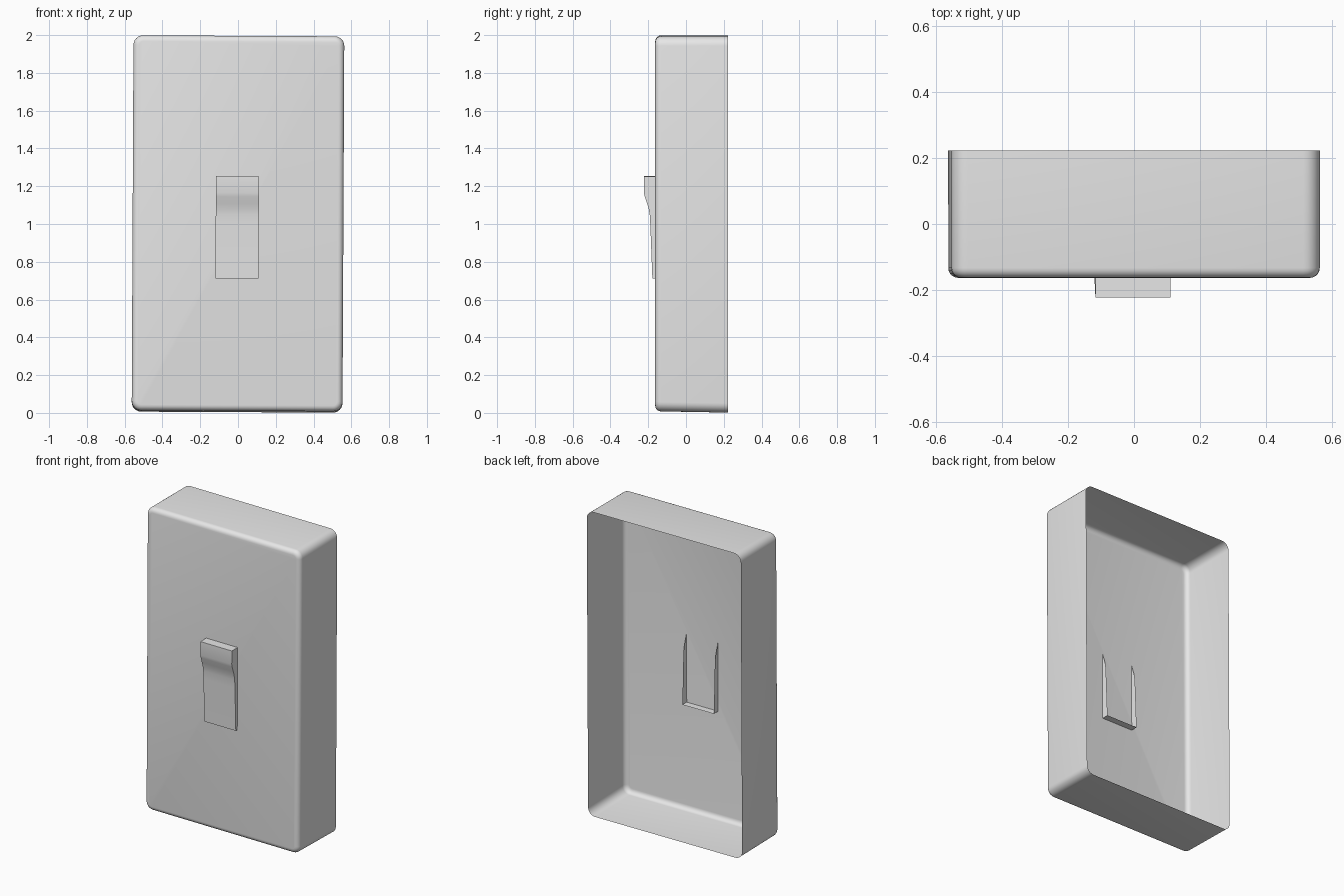
import bpy, bmesh, math
from mathutils import Matrix

if "Cube" in bpy.data.objects:
    bpy.data.objects.remove(bpy.data.objects["Cube"])

HALF_W, HALF_H = 0.558, 0.996
FRONT, BACK = -0.163, 0.223

grey = bpy.data.materials.new("light_grey")
grey.diffuse_color = (0.8, 0.8, 0.8, 1)
grey.use_nodes = True
grey.node_tree.nodes["Principled BSDF"].inputs["Base Color"].default_value = grey.diffuse_color

# The whole switch hangs very slightly crooked
TILT = Matrix.Translation((0, 0, 1)) @ Matrix.Rotation(math.radians(0.28), 4, 'Y')


def finish(bm, name, angle):
    bm.transform(TILT)
    mesh = bpy.data.meshes.new(name)
    bm.to_mesh(mesh)
    bm.free()
    ob = bpy.data.objects.new(name, mesh)
    bpy.context.collection.objects.link(ob)
    mesh.materials.append(grey)
    bpy.ops.object.select_all(action='DESELECT')
    ob.select_set(True)
    bpy.context.view_layer.objects.active = ob
    bpy.ops.object.shade_smooth_by_angle(angle=math.radians(angle))
    return ob


# Cover plate: thin shell with rounded corners, open at the back
bm = bmesh.new()
bmesh.ops.create_cube(bm, size=1)
for v in bm.verts:
    v.co = (2 * HALF_W * v.co.x, FRONT if v.co.y < 0 else BACK, 2 * HALF_H * v.co.z)
    if v.co.y < 0 and v.co.z < 0:
        v.co.z += 0.007          # underside rises a little to the front
corners = [e for e in bm.edges if abs(e.verts[0].co.y - e.verts[1].co.y) > 0.1]
bmesh.ops.bevel(bm, geom=corners, offset=0.05, segments=6, profile=0.5, affect='EDGES')
rim = [e for e in bm.edges if all(abs(v.co.y - FRONT) < 1e-4 for v in e.verts)]
bmesh.ops.bevel(bm, geom=rim, offset=0.03, segments=5, profile=0.5, affect='EDGES')
back = [f for f in bm.faces if all(abs(v.co.y - BACK) < 1e-4 for v in f.verts)]
bmesh.ops.delete(bm, geom=back, context='FACES')
finish(bm, "cover_plate", 40)

# Toggle: curved front with side, top and bottom walls reaching through the plate
profile = [(-0.223, 0.253), (-0.223, 0.165), (-0.218, 0.145), (-0.206, 0.11),
           (-0.197, 0.08), (-0.192, 0.05), (-0.189, 0.0), (-0.178, -0.288)]
DEPTH = 0.06
bm = bmesh.new()
rows = []
for y, z in profile:
    rows.append([bm.verts.new(p) for p in ((-0.118, y + DEPTH, z), (-0.118, y, z),
                                           (0.110, y, z), (0.110, y + DEPTH, z))])
for a, b in zip(rows, rows[1:]):
    for i in range(3):
        bm.faces.new((a[i], b[i], b[i + 1], a[i + 1]))
bm.faces.new(rows[0])
bm.faces.new(rows[-1][::-1])
bmesh.ops.recalc_face_normals(bm, faces=bm.faces)
front = min(bm.faces, key=lambda f: f.calc_center_median().y)
if front.normal.y > 0 and abs(front.normal.y) > 0.9:
    bmesh.ops.reverse_faces(bm, faces=bm.faces)
finish(bm, "toggle", 40)
